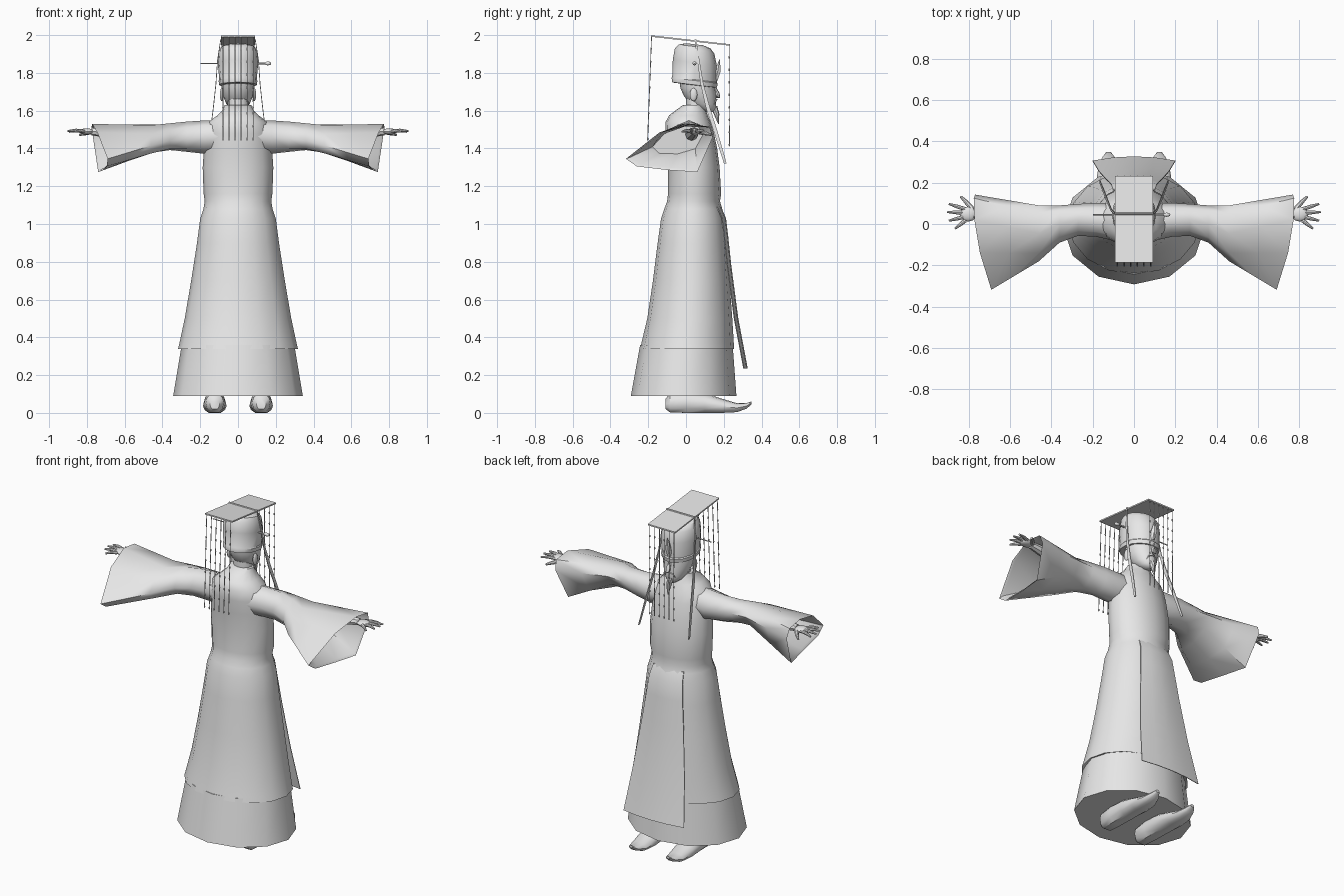
import bpy
import bmesh
from math import sin, cos, pi, radians
from mathutils import Vector

cube = bpy.data.objects.get("Cube")
if cube:
    bpy.data.objects.remove(cube, do_unlink=True)

grey = bpy.data.materials.new("plain grey")
grey.use_nodes = True
grey.diffuse_color = (.8, .8, .8, 1)
grey.node_tree.nodes["Principled BSDF"].inputs["Base Color"].default_value = (.8, .8, .8, 1)


def finish(name, bm, smooth=40):
    bmesh.ops.recalc_face_normals(bm, faces=bm.faces)
    mesh = bpy.data.meshes.new(name)
    bm.to_mesh(mesh)
    bm.free()
    mesh.materials.append(grey)
    obj = bpy.data.objects.new(name, mesh)
    bpy.context.collection.objects.link(obj)
    if smooth:
        bpy.ops.object.select_all(action='DESELECT')
        obj.select_set(True)
        bpy.context.view_layer.objects.active = obj
        bpy.ops.object.shade_smooth_by_angle(angle=radians(smooth))
    return obj


def skin(bm, rings, cap_start=True, cap_end=True):
    """Bridge a list of closed point rings."""
    loops = [[bm.verts.new(p) for p in ring] for ring in rings]
    n = len(loops[0])
    for a, b in zip(loops, loops[1:]):
        for i in range(n):
            j = (i + 1) % n
            bm.faces.new((a[i], a[j], b[j], b[i]))
    if cap_start:
        bm.faces.new(loops[0])
    if cap_end:
        bm.faces.new(loops[-1])


def upright(name, rows, n=12, tilt=0, smooth=40, caps=(True, True)):
    """Stack oval rings given as height, half width, back y, front y."""
    rings = []
    for z, rx, back, front in rows:
        mid, ry = (back + front) / 2, (front - back) / 2
        ring = []
        for i in range(n):
            a = 2 * pi * i / n
            y = mid + ry * sin(a)
            ring.append((rx * cos(a), y, z - tilt * y))
        rings.append(ring)
    bm = bmesh.new()
    skin(bm, rings, *caps)
    return finish(name, bm, smooth)


def add_tube(bm, points, radii, n=8):
    """Sweep a round section along a path."""
    pts = [Vector(p) for p in points]
    rings = []
    for i, p in enumerate(pts):
        along = (pts[min(i + 1, len(pts) - 1)] - pts[max(i - 1, 0)]).normalized()
        ref = Vector((0, 1, 0)) if abs(along.y) < .8 else Vector((0, 0, 1))
        u = along.cross(ref).normalized()
        v = along.cross(u)
        rings.append([p + radii[i] * (u * cos(2 * pi * k / n) + v * sin(2 * pi * k / n))
                      for k in range(n)])
    skin(bm, rings)


def add_ball(bm, centre, size, segments=12):
    made = bmesh.ops.create_uvsphere(bm, u_segments=segments, v_segments=8, radius=1)
    for v in made["verts"]:
        v.co = Vector(centre) + Vector(a * b for a, b in zip(v.co, size))


# Underskirt, closed underneath
upright("underskirt", [(.09, .343, -.292, .267), (.36, .298, -.243, .247)])

# Long robe from the turned-in hem to the waist and chest
upright("robe", [
    (.35, .29, -.225, .235), (.338, .318, -.243, .255), (.37, .31, -.236, .253),
    (.5, .282, -.205, .245), (.7, .248, -.175, .23), (.9, .217, -.15, .215),
    (1.03, .2, -.132, .203), (1.08, .183, -.115, .192), (1.12, .176, -.1, .18),
    (1.16, .182, -.095, .186), (1.3, .187, -.095, .178), (1.4, .18, -.1, .165),
    (1.48, .174, -.11, .148), (1.54, .155, -.108, .13), (1.575, .11, -.09, .115),
    (1.605, .08, -.05, .105), (1.63, .07, -.015, .09)], n=16, smooth=50)

# Neck, head and hair
upright("neck", [(1.53, .058, .0, .1), (1.67, .056, .0, .1)])
upright("head", [
    (1.592, .02, .1, .145), (1.61, .045, .06, .158), (1.635, .062, .02, .16),
    (1.68, .08, -.012, .16), (1.72, .087, -.03, .155), (1.78, .088, -.035, .155)], n=16, smooth=60)
bm = bmesh.new()
add_tube(bm, [(0, .15, 1.725), (0, .166, 1.69), (0, .17, 1.674), (0, .15, 1.666)],
         [.008, .012, .014, .008])
for side in (-1, 1):
    add_ball(bm, (side * .086, .04, 1.685), (.01, .02, .035))
finish("nose_and_ears", bm)

# Beard and moustache
bm = bmesh.new()
add_tube(bm, [(0, .148, 1.62), (0, .163, 1.58), (0, .172, 1.53)], [.018, .014, .002])
for side in (-1, 1):
    add_tube(bm, [(0, .163, 1.66), (side * .025, .157, 1.652), (side * .035, .148, 1.63)],
             [.004, .004, .001], 6)
finish("beard", bm)

# Crown with a slightly sloping rim
upright("crown", [
    (1.74, .088, -.06, .15), (1.742, .1, -.074, .164), (1.765, .103, -.076, .168),
    (1.77, .099, -.073, .163), (1.86, .107, -.07, .163), (1.92, .102, -.06, .15),
    (1.945, .088, -.04, .13), (1.957, .05, .0, .09)], n=16, tilt=.12)
bm = bmesh.new()
add_tube(bm, [(0, .155, 1.76), (0, .168, 1.81), (0, .178, 1.87)], [.014, .018, .002], 6)
finish("crown_ornament", bm)

# Flat board on top, sloping to the face
back_edge, front_edge = (-.185, 1.995), (.232, 1.948)
bm = bmesh.new()
rings = []
for t in (0, .25, .5, .75, 1):
    y = back_edge[0] + t * (front_edge[0] - back_edge[0])
    z = back_edge[1] + t * (front_edge[1] - back_edge[1])
    rings.append([(sx * .091, y, z + dz) for sx, dz in ((-1, -.004), (1, -.004), (1, .004), (-1, .004))])
skin(bm, rings)
finish("crown_board", bm, 30)

# Hanging bead strings at both ends of the board
bm = bmesh.new()
for (y, top), low_y, low in ((back_edge, -.203, 1.45), (front_edge, .23, 1.42)):
    for i in range(6):
        x = -.08 + .032 * i
        inner = y * .985
        add_tube(bm, [(x, inner, top), (x, low_y, low)], [.002, .002], 5)
        for k in range(1, 9):
            t = k / 8
            spot = (x, inner + t * (low_y - inner), top + t * (low - top))
            add_ball(bm, spot, (.004, .004, .009), 6)
finish("bead_strings", bm)

# Cord over the board with a long ribbon down each side
bm = bmesh.new()
path = [(.092, .05, 1.972), (.108, .065, 1.87), (.117, .085, 1.74), (.13, .115, 1.62),
        (.147, .16, 1.48), (.166, .208, 1.32)]
half = [.004, .006, .008, .011, .01, .007]
add_tube(bm, [(-.094, .05, 1.972), (.094, .05, 1.972)], [.006, .006])
for side in (-1, 1):
    skin(bm, [[(side * (x + dx), y + dy * w, z) for dx, dy in
               ((-.002, -1), (.002, -1), (.002, 1), (-.002, 1))]
              for (x, y, z), w in zip(path, half)])
finish("ribbons", bm, 30)

# Hairpin through the crown
bm = bmesh.new()
add_tube(bm, [(-.198, .045, 1.85), (.15, .045, 1.85)], [.003, .005])
add_ball(bm, (.158, .045, 1.85), (.018, .01, .01))
finish("hairpin", bm)

# Front apron panel, bowed and flaring to the hem
bm = bmesh.new()
rows = [(1.09, .1, .186), (1.03, .11, .212), (.93, .12, .224), (.78, .137, .24),
        (.5, .17, .277), (.235, .2, .327)]
rings = []
for z, w, y in rows:
    bow = [(-1, -.02), (-.5, -.005), (0, 0), (.5, -.005), (1, -.02)]
    outer = [(w * s, y + d, z) for s, d in bow]
    rings.append(outer + [(x, yy - .004, zz) for x, yy, zz in reversed(outer)])
skin(bm, rings)
finish("apron", bm, 50)

# Wide sleeves with hollow cuffs
sections = [(.1, .01, 1.465, .09, .085, 0), (.18, .02, 1.46, .082, .088, 0),
            (.27, .02, 1.462, .077, .08, .01), (.36, 0, 1.462, .09, .071, .02),
            (.46, -.045, 1.45, .135, .073, .035)]
cuff = [(.768, .142, 1.46), (.775, .125, 1.515), (.772, .02, 1.53), (.745, -.14, 1.485),
        (.69, -.318, 1.345), (.695, -.26, 1.305), (.715, -.09, 1.285), (.74, .06, 1.275)]
wrist = Vector((.6, .03, 1.47))
bm = bmesh.new()
rings = []
for x, y, z, ry, rz, lean in sections:
    rings.append([(x, y + ry * cos(k * pi / 4), z + rz * sin(k * pi / 4) + lean * cos(k * pi / 4))
                  for k in range(8)])
last = [Vector(p) for p in rings[-1]]
rim = [Vector(p) for p in cuff]
rings.append([a.lerp(b, .5) for a, b in zip(last, rim)])
rings.append(rim)
inside = [p.lerp(wrist, .07) for p in rim]
rings += [inside, [a.lerp(b, .75).lerp(wrist, .15) for a, b in zip(rim, last)]]
skin(bm, rings)
mirror = finish("sleeves", bm, 55).modifiers.new("both sides", 'MIRROR')
mirror.use_mirror_merge = False

# Hands with spread fingers
bm = bmesh.new()
add_tube(bm, [(.55, .03, 1.475), (.7, .042, 1.485), (.775, .048, 1.49)], [.034, .028, .02])
add_ball(bm, (.802, .048, 1.49), (.042, .036, .016))
tips = [(.895, .097, 1.488), (.903, .058, 1.492), (.895, .016, 1.492), (.865, -.022, 1.488)]
for i, tip in enumerate(tips):
    root = Vector((.815, .072 - .018 * i, 1.491))
    tip = Vector(tip)
    add_tube(bm, [root, root.lerp(tip, .5) + Vector((0, 0, .004)), tip], [.01, .009, .005])
add_tube(bm, [(.78, .07, 1.487), (.81, .105, 1.48), (.838, .133, 1.472)], [.013, .011, .006])
finish("hands", bm).modifiers.new("both sides", 'MIRROR')

# Shoes with turned-up toes: y, half width, sole height, top height
bm = bmesh.new()
rings = []
for y, w, low, high in [(-.108, .025, .02, .07), (-.085, .048, .003, .1), (0, .055, 0, .11),
                        (.1, .06, 0, .098), (.19, .062, 0, .07), (.27, .05, .004, .048),
                        (.32, .032, .022, .05), (.347, .012, .045, .06)]:
    mid, rz = (low + high) / 2, (high - low) / 2
    ring = []
    for k in range(12):
        a = 2 * pi * k / 12
        ring.append((.123 + w * cos(a), y, max(mid + rz * sin(a) * 1.15, low)))
    rings.append(ring)
skin(bm, rings)
finish("shoes", bm).modifiers.new("both sides", 'MIRROR')
